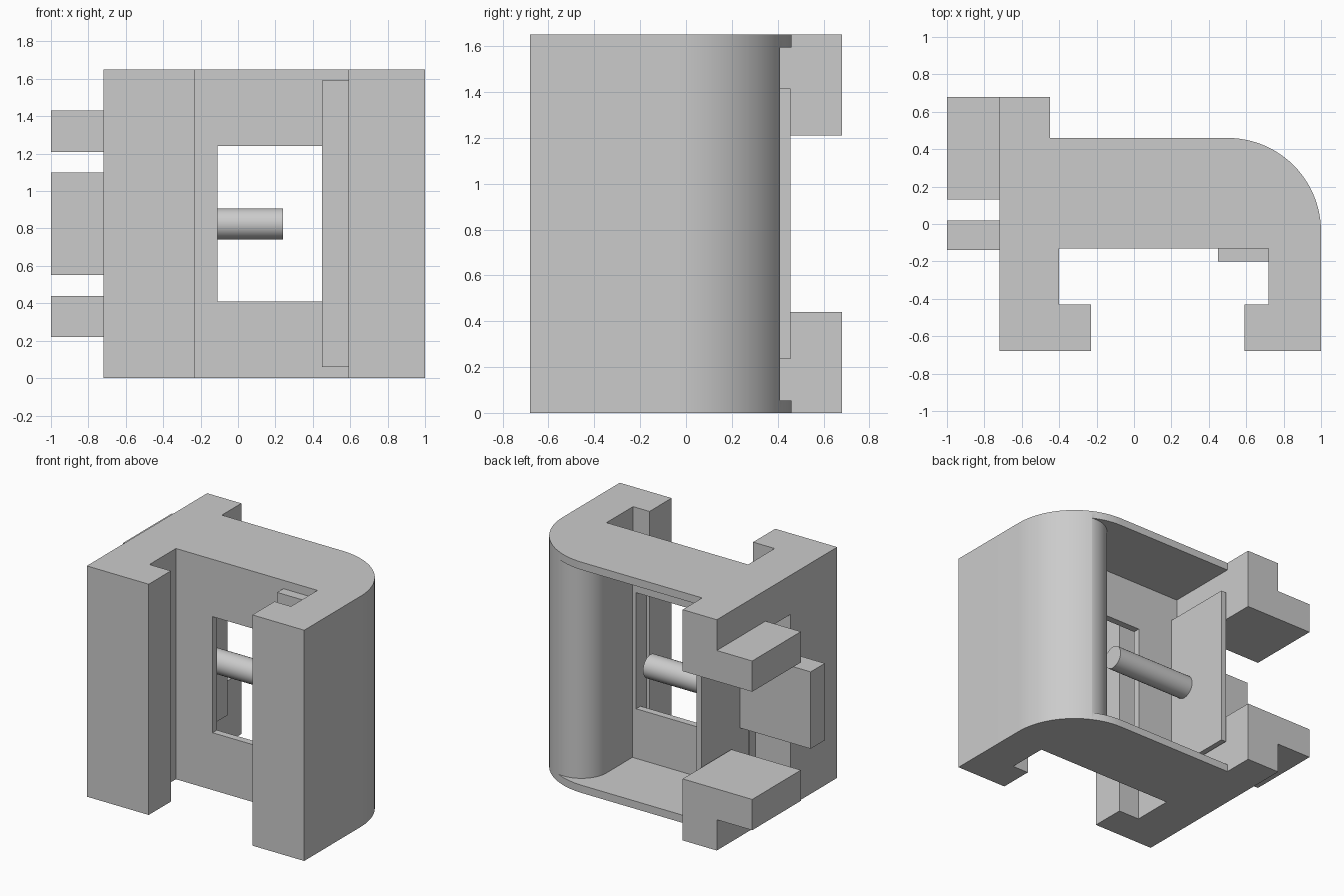
import bpy, bmesh, math
from mathutils import Matrix

cube = bpy.data.objects.get("Cube")
if cube:
    bpy.data.objects.remove(cube, do_unlink=True)

grey = bpy.data.materials.new("light_grey")
grey.use_nodes = True
COLOUR = (0.6, 0.6, 0.6, 1)
grey.diffuse_color = COLOUR
grey.node_tree.nodes["Principled BSDF"].inputs["Base Color"].default_value = COLOUR


def finish(name, bm):
    bmesh.ops.recalc_face_normals(bm, faces=bm.faces)
    mesh = bpy.data.meshes.new(name)
    bm.to_mesh(mesh)
    bm.free()
    mesh.materials.append(grey)
    ob = bpy.data.objects.new(name, mesh)
    bpy.context.collection.objects.link(ob)
    return ob


def prism(name, outline, z0, z1):
    bm = bmesh.new()
    face = bm.faces.new([bm.verts.new((x, y, z0)) for x, y in outline])
    top = bmesh.ops.extrude_face_region(bm, geom=[face])["geom"]
    bmesh.ops.translate(bm, vec=(0, 0, z1 - z0),
                        verts=[v for v in top if isinstance(v, bmesh.types.BMVert)])
    return finish(name, bm)


def box(name, x0, x1, y0, y1, z0, z1):
    return prism(name, [(x0, y0), (x1, y0), (x1, y1), (x0, y1)], z0, z1)


def arc(cx, cy, r, a0, a1, n=24):
    angles = [math.radians(a0 + (a1 - a0) * i / n) for i in range(n + 1)]
    return [(cx + r * math.cos(a), cy + r * math.sin(a)) for a in angles]


def smooth(ob):
    bpy.ops.object.select_all(action="DESELECT")
    ob.select_set(True)
    bpy.context.view_layer.objects.active = ob
    bpy.ops.object.shade_smooth_by_angle(angle=math.radians(30))


def cut(ob, cutter):
    mod = ob.modifiers.new(cutter.name, "BOOLEAN")
    mod.operation = "DIFFERENCE"
    mod.solver = "EXACT"
    mod.object = cutter
    bpy.context.view_layer.objects.active = ob
    bpy.ops.object.modifier_apply(modifier=mod.name)
    bpy.data.objects.remove(cutter, do_unlink=True)


H = 1.65
MID = H / 2

# Main housing: front channel with lips, rounded back corner, rear flange
housing = prism("housing", [
    (-.72, -.68), (-.23, -.68), (-.23, -.43), (-.40, -.43), (-.40, -.13),
    (.72, -.13), (.72, -.43), (.59, -.43), (.59, -.68), (1, -.68),
    *arc(.5, -.04, .5, 0, 90),
    (-.45, .46), (-.45, .68), (-.72, .68)], 0, H)

# Rear cavity with a rounded side wall
cut(housing, prism("cavity", [
    (-.45, -.08), (.48, -.08), *arc(.68, .21, .2, 180, 90),
    (.95, .41), (.95, .6), (-.45, .6)], .055, H - .055))

# Front window, side slot and the gap between the flange ends
cut(housing, box("window", -.11, .45, -.3, 0, .41, 1.24))
cut(housing, box("side_slot", -.8, -.445, -.15, .13, .28, H - .28))
cut(housing, box("flange_gap", -.8, -.445, .1, .8, .44, H - .44))
smooth(housing)

# Tabs on the side, mirrored about mid height
for name, z0 in (("lower_tab", .22), ("upper_tab", H - .44)):
    box(name, -1, -.72, .13, .68, z0, z0 + .22)

# Strip inside the front channel
box("channel_strip", .45, .72, -.20, -.13, .06, H - .06)

# Push button: backing plate, outer block and guide rod
box("button_plate", -.44, -.40, -.075, .455, .235, H - .235)
box("button_block", -1, -.44, -.14, .02, .55, H - .55)
bm = bmesh.new()
bmesh.ops.create_cone(bm, cap_ends=True, segments=48, radius1=.083, radius2=.083, depth=.64,
                      matrix=Matrix.Translation((-.08, .06, MID)) @ Matrix.Rotation(math.pi / 2, 4, "Y"))
smooth(finish("guide_rod", bm))
